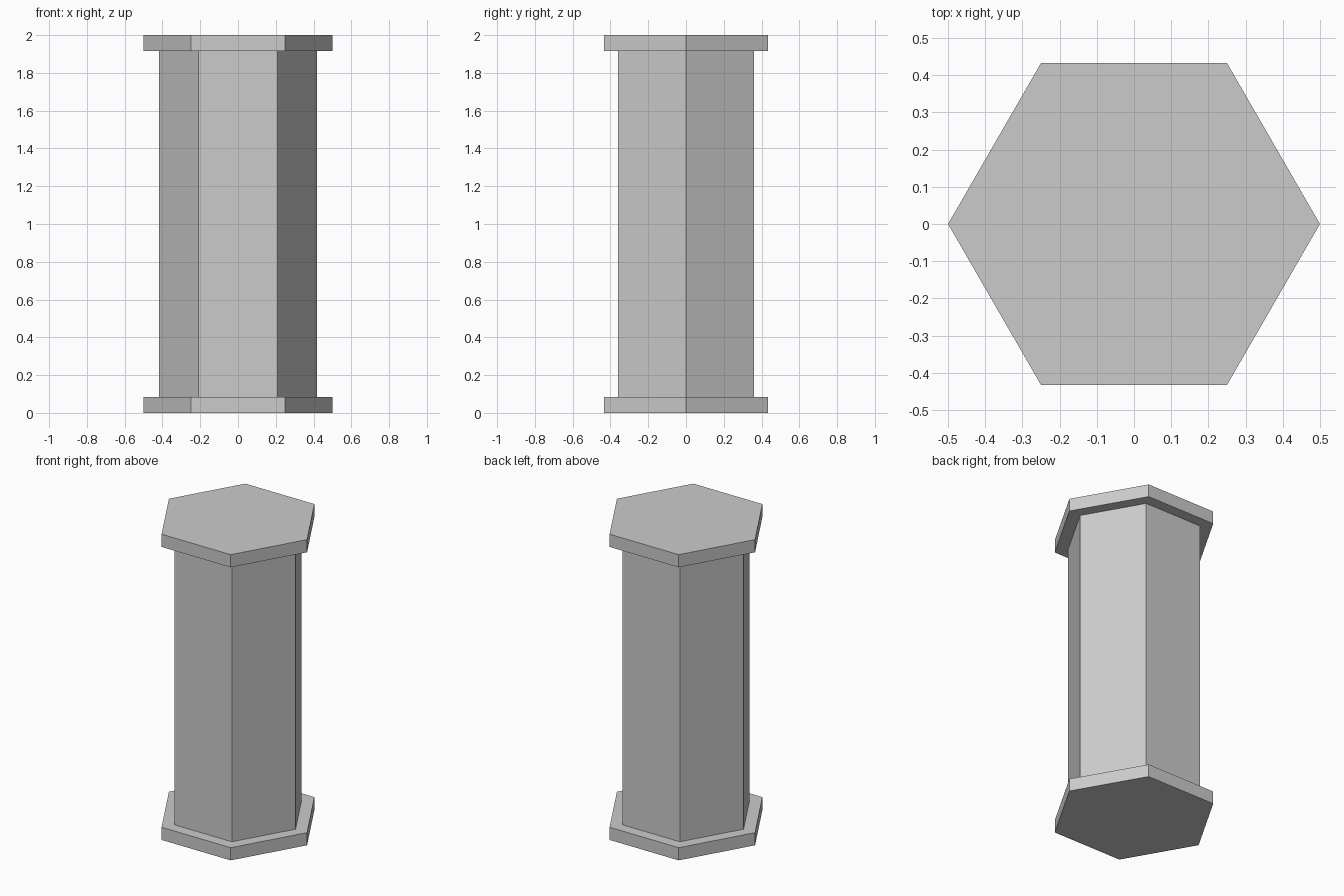
import bpy

if "Cube" in bpy.data.objects:
    bpy.data.objects.remove(bpy.data.objects["Cube"])

HEIGHT = 2.0
PLATE = 0.083      # thickness of the end plates


def hex_prism(name, radius, z0, z1):
    # rotated so corners point along +x and -x
    bpy.ops.mesh.primitive_cylinder_add(
        vertices=6, radius=radius, depth=z1 - z0,
        location=(0, 0, (z0 + z1) / 2), rotation=(0, 0, 1.5707963))
    obj = bpy.context.object
    obj.name = name
    bpy.ops.object.transform_apply(location=False, rotation=True, scale=True)
    return obj


# wide plates at both ends
hex_prism("base_plate", 0.5, 0, PLATE)
hex_prism("top_plate", 0.5, HEIGHT - PLATE, HEIGHT)

# narrower column between them
hex_prism("column_shaft", 0.417, PLATE, HEIGHT - PLATE)
